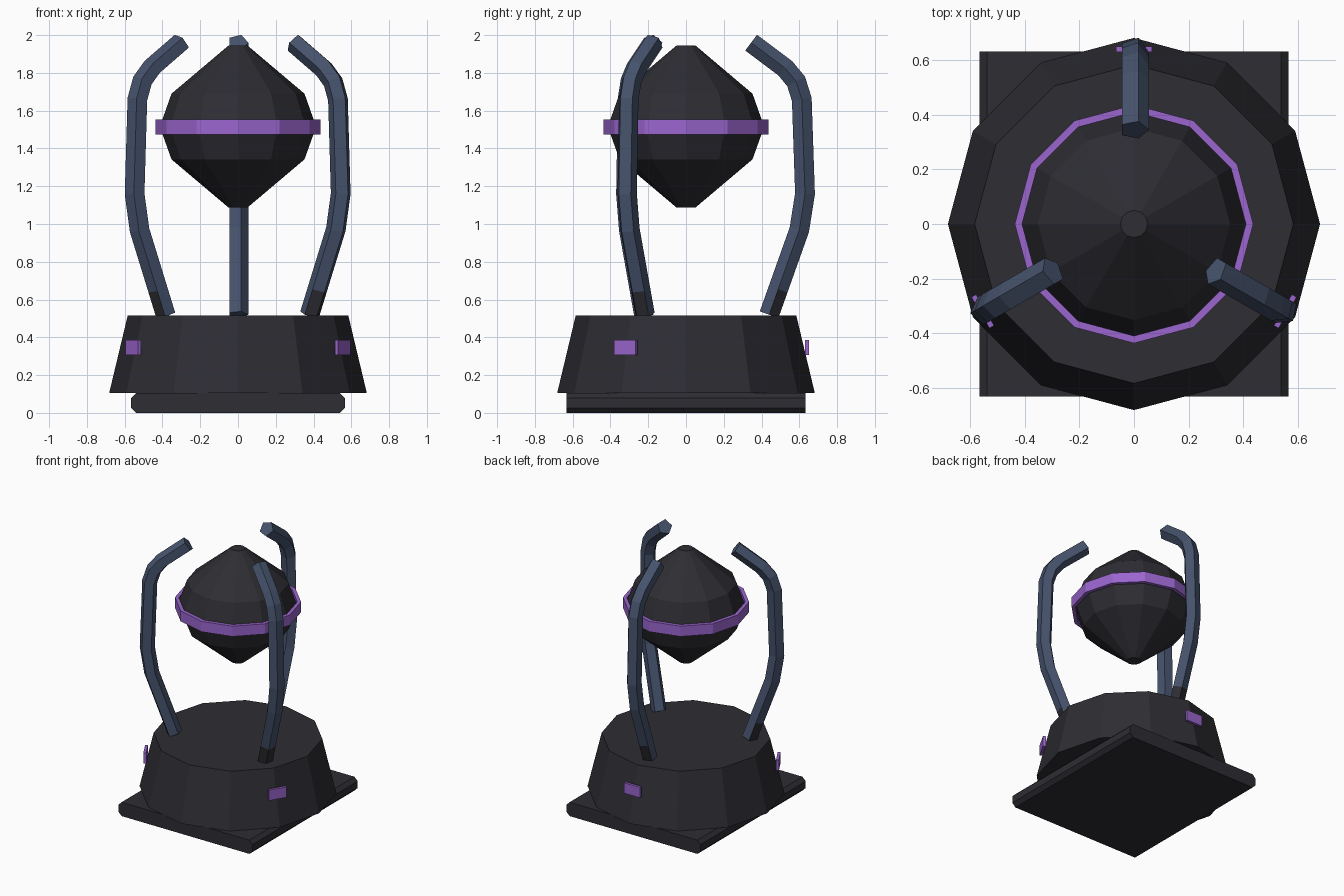
import bpy, bmesh, math
from mathutils import Vector, Matrix

if "Cube" in bpy.data.objects:
    bpy.data.objects.remove(bpy.data.objects["Cube"])


def material(name, rgb):
    m = bpy.data.materials.new(name)
    m.diffuse_color = (*rgb, 1)
    m.use_nodes = True
    m.node_tree.nodes["Principled BSDF"].inputs["Base Color"].default_value = m.diffuse_color
    return m


dark = material("charcoal", (0.026, 0.026, 0.033))
steel = material("slate blue", (0.060, 0.085, 0.150))
purple = material("purple", (0.320, 0.130, 0.610))


def finish(name, bm, *mats):
    bmesh.ops.recalc_face_normals(bm, faces=bm.faces)
    me = bpy.data.meshes.new(name)
    bm.to_mesh(me)
    bm.free()
    for m in mats:
        me.materials.append(m)
    ob = bpy.data.objects.new(name, me)
    bpy.context.collection.objects.link(ob)
    return ob


def bridge(bm, rings, closed=False):
    """Skin a list of vertex rings; cap the ends unless closed."""
    n = len(rings[0])
    pairs = list(zip(rings, rings[1:])) + ([(rings[-1], rings[0])] if closed else [])
    faces = []
    for a, b in pairs:
        for k in range(n):
            faces.append(bm.faces.new((a[k], a[(k + 1) % n], b[(k + 1) % n], b[k])))
    if not closed:
        bm.faces.new(rings[0])
        bm.faces.new(rings[-1])
    return faces


def lathe(name, profile, mat, closed=False, sides=12):
    bm = bmesh.new()
    rings = [[bm.verts.new((r * math.cos(k * math.tau / sides),
                            r * math.sin(k * math.tau / sides), z))
              for k in range(sides)] for r, z in profile]
    bridge(bm, rings, closed)
    return finish(name, bm, mat)


# Base plate: chamfered profile run front to back
bm = bmesh.new()
hx, hy, h, c = 0.566, 0.632, 0.105, 0.027
prof = [(-hx, c), (-hx + c, 0), (hx - c, 0), (hx, c),
        (hx, h - c), (hx - c, h), (-hx + c, h), (-hx, h - c)]
bridge(bm, [[bm.verts.new((x, y, z)) for x, z in prof] for y in (-hy, hy)])
finish("base_plate", bm, dark)

# Pedestal, floating core and its band
lathe("pedestal", [(0.682, 0.105), (0.584, 0.515)], dark)
lathe("core", [(0.05, 1.087), (0.352, 1.342), (0.414, 1.515),
               (0.352, 1.69), (0.05, 1.945)], dark)
lathe("core_band", [(0.41, 1.473), (0.437, 1.473), (0.437, 1.552), (0.41, 1.552)],
      purple, closed=True)

# Curved arm: five-sided tube along a path of (radius, height)
path = [Vector(p) for p in [(0.44, 0.52), (0.488, 0.655), (0.60, 0.97), (0.63, 1.16),
                            (0.613, 1.66), (0.583, 1.755), (0.525, 1.825), (0.345, 1.96)]]


def arm(name, turn):
    bm = bmesh.new()
    rings = []
    for i, p in enumerate(path):
        a = (p - path[i - 1]).normalized() if i else Vector((0, 0))
        b = (path[i + 1] - p).normalized() if i < len(path) - 1 else Vector((0, 0))
        t = (a + b).normalized()
        out = Vector((t.y, -t.x))
        stretch = 1 / max(t.dot(a), t.dot(b))
        ring = []
        for k in range(5):
            ang = k * math.tau / 5
            q = p + out * (0.055 * math.sin(ang) * stretch)
            ring.append(bm.verts.new((0.055 * math.cos(ang), q.x, q.y)))
        rings.append(ring)
    faces = bridge(bm, rings)
    # dark foot on the two outward faces of the first segment
    faces[0].material_index = faces[1].material_index = 1
    bmesh.ops.rotate(bm, verts=bm.verts, matrix=Matrix.Rotation(turn, 3, 'Z'))
    finish(name, bm, steel, dark)


# Small plate on the pedestal below each arm
def plate(name, turn):
    bm = bmesh.new()
    bmesh.ops.create_cube(bm, size=1, matrix=Matrix.Rotation(turn, 4, 'Z')
                          @ Matrix.Translation((0, 0.64, 0.347))
                          @ Matrix.Diagonal((0.132, 0.02, 0.08, 1)))
    finish(name, bm, purple)


for side, turn in (("back", 0), ("left", math.tau / 3), ("right", -math.tau / 3)):
    arm(side + "_arm", turn)
    plate(side + "_plate", turn)
